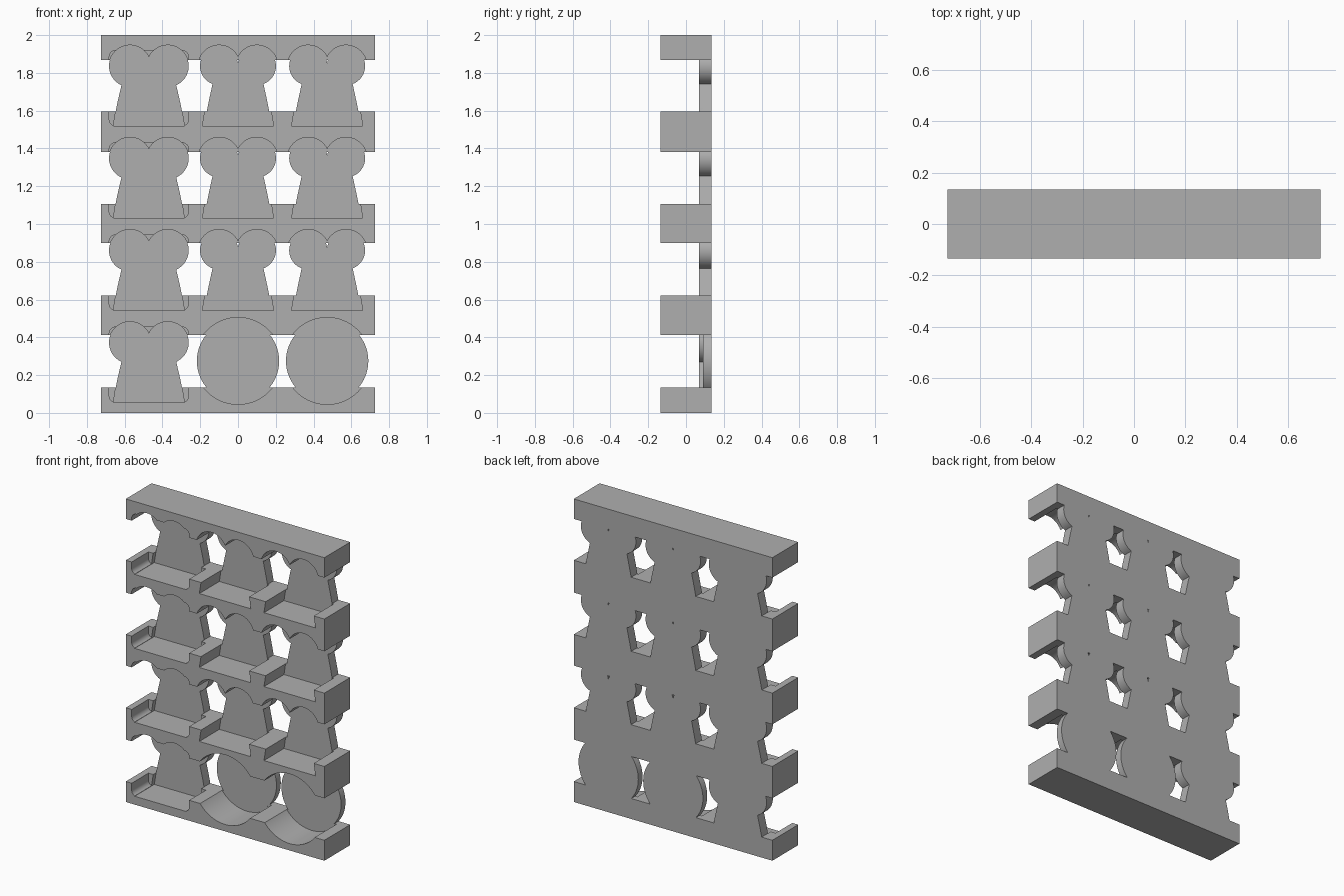
import bpy, bmesh, math

cube = bpy.data.objects.get("Cube")
if cube:
    bpy.data.objects.remove(cube)

grey = bpy.data.materials.new("plain grey")
grey.use_nodes = True
colour = (0.43, 0.43, 0.43, 1)
grey.diffuse_color = colour
grey.node_tree.nodes["Principled BSDF"].inputs["Base Color"].default_value = colour

HALF_W, FRONT, BACK = 0.725, -0.135, 0.135
COLUMNS = (-0.472, 0, 0.472)
ROW_STEP, FIRST_ROW = 0.488, 0.055


def bust_outline(inset=0.0):
    """Two round lobes over a flared body, mirrored about x = 0."""
    cx, cz, r, waist = 0.1, 0.317, 0.111 - inset, 0.145 - inset
    right = [(0.188 - inset, inset), (0.176 - inset, 0.075), (0.165 - inset, 0.13)]
    start, end = -math.acos((waist - cx) / r), math.pi - math.acos(min(1, cx / r))
    steps = 28
    for i in range(steps + 1):
        a = start + (end - start) * i / steps
        right.append((cx + r * math.cos(a), cz + r * math.sin(a)))
    return right[:-1] + [(0, right[-1][1])] + [(-x, z) for x, z in reversed(right[:-1])]


def circle_outline(r):
    return [(r * math.cos(i * math.tau / 64), r * math.sin(i * math.tau / 64) + 0.22)
            for i in range(64)]


def rounded_box_outline(w, h, r):
    pts = []
    for k, (sx, sz) in enumerate(((1, 1), (-1, 1), (-1, -1), (1, -1))):
        for i in range(9):
            a = (k + i / 8) * math.pi / 2
            pts.append((sx * (w - r) + r * math.cos(a),
                        h / 2 + sz * (h / 2 - r) + r * math.sin(a)))
    return pts


def add_prism(bm, outline, x, z, y0, y1):
    """Extrude an x-z outline from y0 to y1."""
    face = bm.faces.new([bm.verts.new((x + px, y0, z + pz)) for px, pz in outline])
    ext = bmesh.ops.extrude_face_region(bm, geom=[face])
    for v in ext["geom"]:
        if isinstance(v, bmesh.types.BMVert):
            v.co.y = y1


def make_object(name, bm):
    bmesh.ops.recalc_face_normals(bm, faces=bm.faces[:])
    mesh = bpy.data.meshes.new(name)
    bm.to_mesh(mesh)
    bm.free()
    mesh.materials.append(grey)
    ob = bpy.data.objects.new(name, mesh)
    bpy.context.collection.objects.link(ob)
    return ob


def combine(target, tool, operation):
    mod = target.modifiers.new(operation, "BOOLEAN")
    mod.operation, mod.solver, mod.object = operation, "EXACT", tool
    bpy.context.view_layer.objects.active = target
    bpy.ops.object.modifier_apply(modifier=mod.name)
    bpy.data.objects.remove(tool)


# Horizontal bars
bars = bmesh.new()
for low, high in ((0, 0.135), (0.412, 0.622), (0.9, 1.106), (1.382, 1.595), (1.868, 2)):
    add_prism(bars, [(-HALF_W, low), (HALF_W, low), (HALF_W, high), (-HALF_W, high)],
              0, 0, FRONT, BACK)

# Back plates and the matching pockets cut into the bars
plates, pockets, recesses = bmesh.new(), bmesh.new(), bmesh.new()
for row in range(4):
    z = FIRST_ROW + row * ROW_STEP
    for col, x in enumerate(COLUMNS):
        if row == 0 and col > 0:
            add_prism(plates, circle_outline(0.218), x, z, 0.09, BACK)
            add_prism(pockets, circle_outline(0.23), x, z, FRONT - 0.1, 0.094)
        else:
            add_prism(plates, bust_outline(0.01 if col else 0), x, z, 0.07, BACK)
            add_prism(pockets, bust_outline(), x, z, FRONT - 0.1, 0.074)
        if col == 0:
            add_prism(recesses, rounded_box_outline(0.21, 0.4, 0.035), x, z, FRONT - 0.1, 0.04)

rack = make_object("rack", bars)
combine(rack, make_object("pocket_cutter", pockets), "DIFFERENCE")
combine(rack, make_object("recess_cutter", recesses), "DIFFERENCE")
combine(rack, make_object("back_plates", plates), "UNION")

# Smooth the curved walls, keep the edges sharp
bpy.ops.object.select_all(action="DESELECT")
rack.select_set(True)
bpy.context.view_layer.objects.active = rack
bpy.ops.object.shade_smooth_by_angle(angle=math.radians(25))
